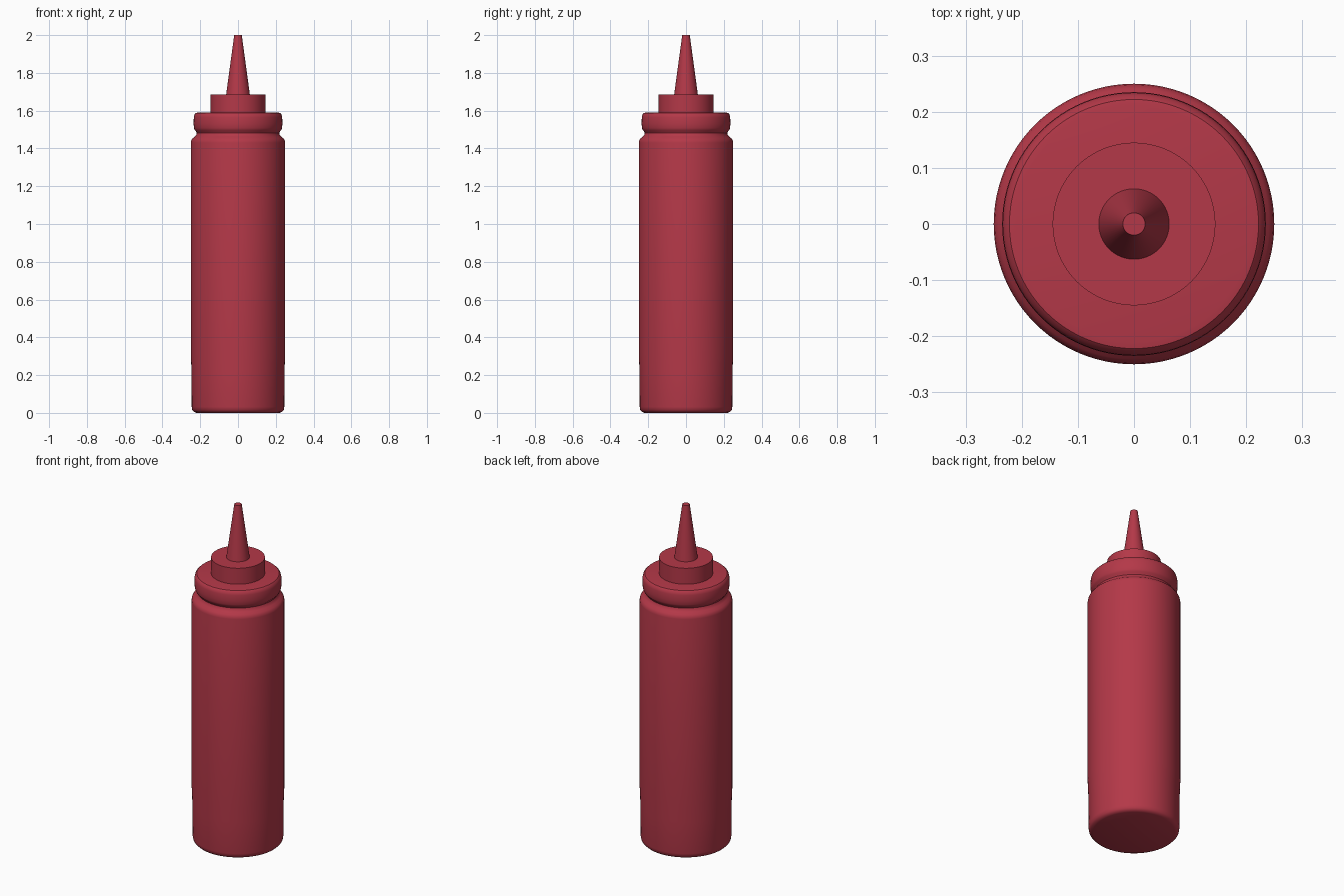
import bpy, bmesh, math

if "Cube" in bpy.data.objects:
    bpy.data.objects.remove(bpy.data.objects["Cube"])

red = bpy.data.materials.new("ketchup_red")
red.diffuse_color = (0.456, 0.040, 0.065, 1)
red.use_nodes = True
red.node_tree.nodes["Principled BSDF"].inputs["Base Color"].default_value = red.diffuse_color


def lathe(name, profile, sides=96):
    """Revolve a (radius, z) profile around z; zero radius closes the ends."""
    bm = bmesh.new()
    verts = [bm.verts.new((r, 0, z)) for r, z in profile]
    edges = [bm.edges.new(p) for p in zip(verts, verts[1:])]
    bmesh.ops.spin(bm, geom=verts + edges, cent=(0, 0, 0), axis=(0, 0, 1),
                   angle=2 * math.pi, steps=sides, use_merge=True)
    bmesh.ops.remove_doubles(bm, verts=bm.verts, dist=1e-5)
    bmesh.ops.recalc_face_normals(bm, faces=bm.faces)
    mesh = bpy.data.meshes.new(name)
    bm.to_mesh(mesh)
    bm.free()
    mesh.materials.append(red)
    obj = bpy.data.objects.new(name, mesh)
    bpy.context.collection.objects.link(obj)
    bpy.context.view_layer.objects.active = obj
    obj.select_set(True)
    bpy.ops.object.shade_smooth_by_angle(angle=math.radians(35))
    obj.select_set(False)
    return obj


# Bottle body with rounded base, shoulder and grooved neck, continuing into the cap
lathe("bottle_and_cap", [
    (0, 0), (0.220, 0), (0.233, 0.005), (0.242, 0.015), (0.245, 0.032),
    (0.246, 0.22), (0.250, 0.32), (0.250, 1.43), (0.248, 1.442),
    (0.241, 1.453), (0.229, 1.463), (0.221, 1.472), (0.218, 1.482),
    (0.222, 1.490), (0.229, 1.497), (0.233, 1.508), (0.235, 1.53),
    (0.234, 1.565), (0.230, 1.580), (0.222, 1.588), (0.210, 1.590),
    (0, 1.590)])

# Raised collar on the cap
lathe("collar", [(0, 1.58), (0.145, 1.58), (0.145, 1.685), (0, 1.685)])

# Tapered squeeze nozzle
lathe("nozzle", [(0, 1.68), (0.0635, 1.68), (0.020, 2.0), (0, 2.0)], 64)
